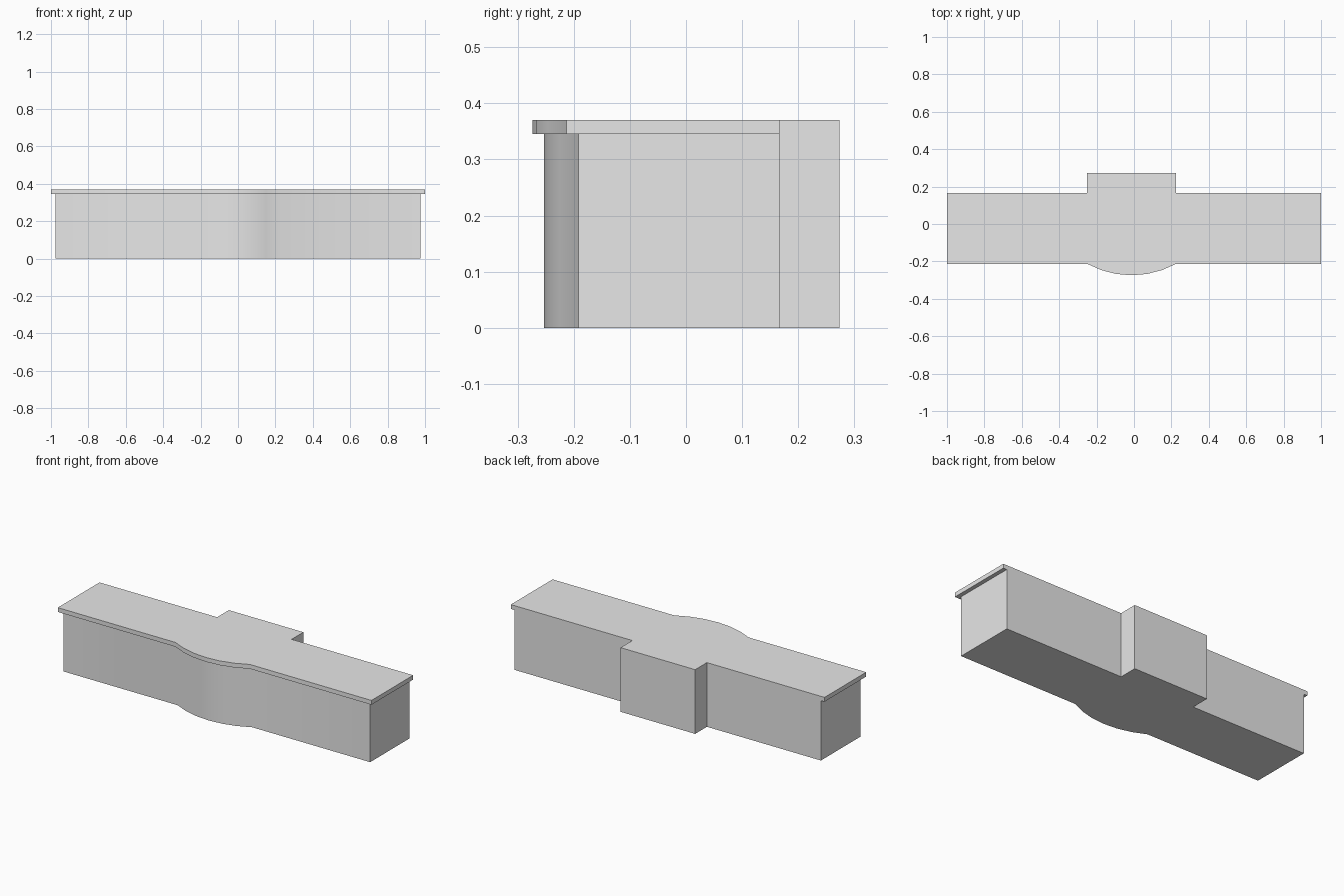
import bpy, bmesh
from math import asin, sin, cos, radians

cube = bpy.data.objects.get("Cube")
if cube:
    bpy.data.objects.remove(cube, do_unlink=True)

# Single plain grey finish
grey = bpy.data.materials.new("plain grey")
grey.use_nodes = True
colour = (0.8, 0.8, 0.8, 1)
grey.diffuse_color = colour
grey.node_tree.nodes["Principled BSDF"].inputs["Base Color"].default_value = colour

LEFT, RIGHT = -0.25, 0.225      # extent of the bow and of the rear block
WALL, BACK = 0.167, 0.274       # rear face of the wings and of the block
BOW, STEPS = 0.061, 6


def outline(half_width, front):
    """Plan outline, anticlockwise: bowed front, stepped back."""
    centre, half = (LEFT + RIGHT) / 2, (RIGHT - LEFT) / 2
    radius = (half ** 2 + BOW ** 2) / (2 * BOW)
    sweep = asin(half / radius)
    points = [(-half_width, front)]
    for i in range(STEPS + 1):
        a = sweep * (2 * i / STEPS - 1)
        points.append((centre + radius * sin(a),
                       front - BOW + radius * (1 - cos(a))))
    points += [(half_width, front), (half_width, WALL), (RIGHT, WALL),
               (RIGHT, BACK), (LEFT, BACK), (LEFT, WALL), (-half_width, WALL)]
    return points


def prism(name, points, bottom, top):
    bm = bmesh.new()
    base = bm.faces.new([bm.verts.new((x, y, bottom)) for x, y in points])
    grown = bmesh.ops.extrude_face_region(bm, geom=[base], use_keep_orig=True)
    verts = [v for v in grown["geom"] if isinstance(v, bmesh.types.BMVert)]
    bmesh.ops.translate(bm, verts=verts, vec=(0, 0, top - bottom))
    bmesh.ops.recalc_face_normals(bm, faces=bm.faces)
    mesh = bpy.data.meshes.new(name)
    bm.to_mesh(mesh)
    bm.free()
    mesh.materials.append(grey)
    obj = bpy.data.objects.new(name, mesh)
    bpy.context.collection.objects.link(obj)
    bpy.ops.object.select_all(action="DESELECT")
    obj.select_set(True)
    bpy.context.view_layer.objects.active = obj
    bpy.ops.object.shade_smooth_by_angle(angle=radians(30))


# Main body, then the overhanging top slab
prism("body", outline(0.977, -0.192), 0, 0.345)
prism("top_slab", outline(1.0, -0.213), 0.345, 0.37)
